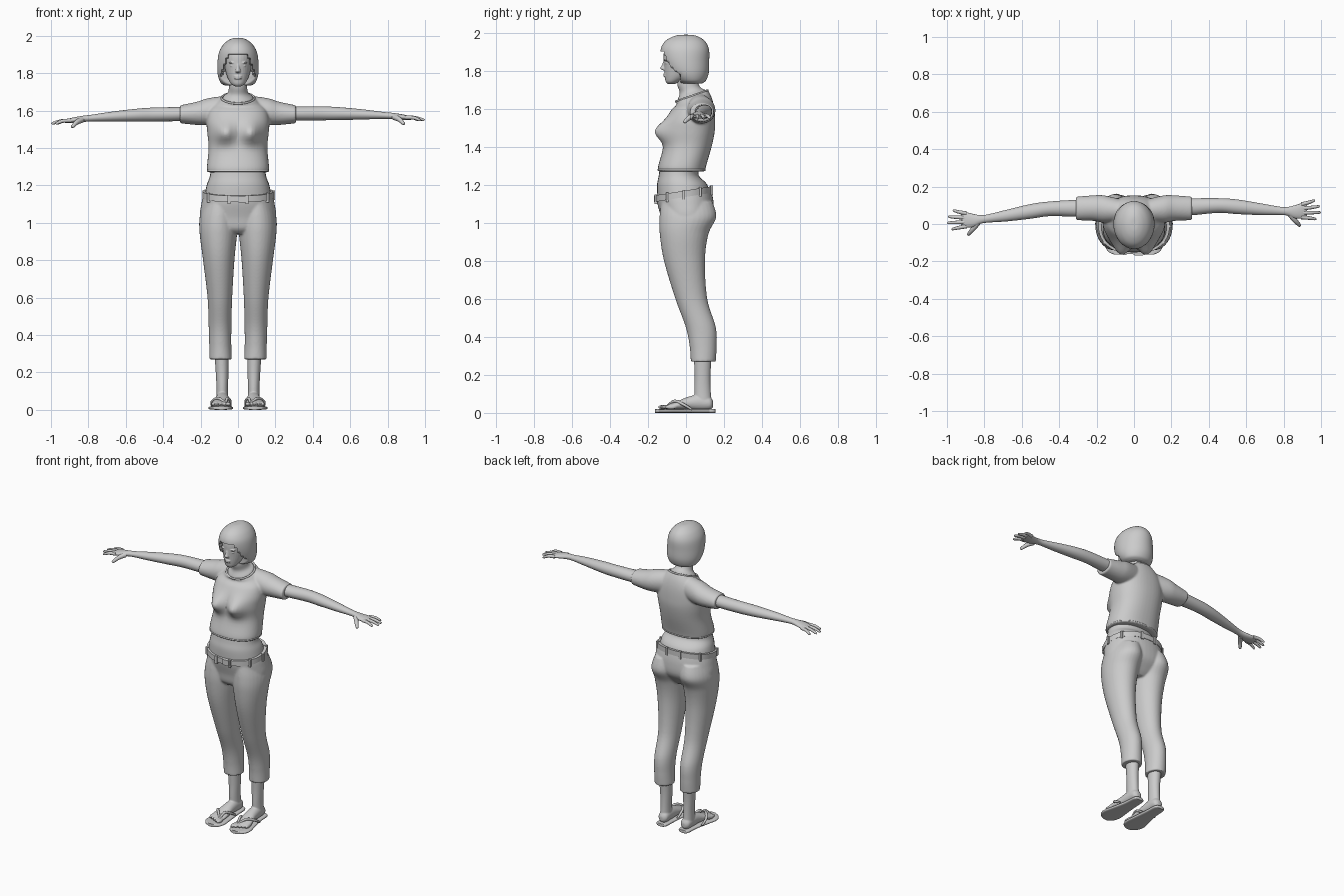
import bpy, bmesh, math
from mathutils import Vector

cube = bpy.data.objects.get("Cube")
if cube:
    bpy.data.objects.remove(cube)

grey = bpy.data.materials.new("plain grey")
grey.use_nodes = True
grey.diffuse_color = (0.6, 0.6, 0.6, 1)
grey.node_tree.nodes["Principled BSDF"].inputs["Base Color"].default_value = grey.diffuse_color


def spline(rows, steps):
    """Catmull-Rom interpolation through rows of numbers."""
    out = []
    for i in range(len(rows) - 1):
        a, b, c, d = (rows[max(i - 1, 0)], rows[i], rows[i + 1], rows[min(i + 2, len(rows) - 1)])
        for k in range(steps):
            t = k / steps
            out.append([q + t * ((r - p) / 2 + t * (p - 2.5 * q + 2 * r - s / 2 + t * (1.5 * (q - r) + (s - p) / 2)))
                        for p, q, r, s in zip(a, b, c, d)])
    return out + [list(rows[-1])]


def loft(bm, rows, axis="z", power=1.0, sides=32, steps=5, shape=None):
    """Closed skin over elliptical sections (x, y, z, a, b, optional tilt)."""
    rings = []
    for x, y, z, a, b, *tilt in spline(rows, steps):
        ring = []
        for i in range(sides):
            w = math.tau * i / sides
            c, s = (math.copysign(abs(f(w)) ** power, f(w)) for f in (math.cos, math.sin))
            if axis == "z":
                p = Vector((x + a * c, y + b * s, z + (tilt[0] if tilt else 0) * b * s))
            elif axis == "x":
                p = Vector((x, y + a * c, z + b * s))
            else:
                p = Vector((x + a * c, y, z + b * s))
            ring.append(bm.verts.new(shape(p) if shape else p))
        rings.append(ring)
    for r, q in zip(rings, rings[1:]):
        for i in range(sides):
            j = (i + 1) % sides
            bm.faces.new((r[i], r[j], q[j], q[i]))
    bm.faces.new(rings[0])
    bm.faces.new(rings[-1])


def finish(name, bm, fuse=0, smooth=6, angle=50):
    """Turn a bmesh into an object, optionally fusing overlapping volumes."""
    bmesh.ops.recalc_face_normals(bm, faces=bm.faces)
    me = bpy.data.meshes.new(name)
    bm.to_mesh(me)
    bm.free()
    ob = bpy.data.objects.new(name, me)
    bpy.context.collection.objects.link(ob)
    me.materials.append(grey)
    bpy.ops.object.select_all(action="DESELECT")
    ob.select_set(True)
    bpy.context.view_layer.objects.active = ob
    if fuse:
        m = ob.modifiers.new("fuse", "REMESH")
        m.mode, m.voxel_size, m.use_smooth_shade = "VOXEL", fuse, True
        m = ob.modifiers.new("soften", "SMOOTH")
        m.factor, m.iterations = 0.5, smooth
    else:
        bpy.ops.object.shade_smooth_by_angle(angle=math.radians(angle))
    return ob


def solid(name, rows, **kw):
    bm = bmesh.new()
    loft(bm, rows, **kw)
    return finish(name, bm)


def tube(name, points, radii, closed=False):
    """Round tube through points, made into a mesh."""
    cu = bpy.data.curves.new(name, "CURVE")
    cu.dimensions, cu.bevel_depth, cu.bevel_resolution, cu.use_fill_caps = "3D", 1, 3, True
    rows = [(*p, r) for p, r in zip(points, radii)]
    rows = rows if closed else spline(rows, 4)
    sp = cu.splines.new("POLY")
    sp.points.add(len(rows) - 1)
    for pt, (x, y, z, r) in zip(sp.points, rows):
        pt.co, pt.radius = (x, y, z, 1), r
    sp.use_cyclic_u = closed
    ob = bpy.data.objects.new(name, cu)
    bpy.context.collection.objects.link(ob)
    cu.materials.append(grey)
    bpy.ops.object.select_all(action="DESELECT")
    ob.select_set(True)
    bpy.context.view_layer.objects.active = ob
    bpy.ops.object.convert(target="MESH")
    bpy.ops.object.shade_smooth_by_angle(angle=math.radians(50))


def hoop(name, y, z, a, b, tilt, radius, x=0, power=1.0):
    pts = []
    for i in range(48):
        c, s = math.cos(math.tau * i / 48), math.sin(math.tau * i / 48)
        c, s = (math.copysign(abs(v) ** power, v) for v in (c, s))
        pts.append((x + a * c, y + b * s, z + tilt * b * s))
    tube(name, pts, [radius] * 48, True)


def blob(bm, loc, scale):
    v = bmesh.ops.create_uvsphere(bm, u_segments=20, v_segments=12, radius=1)["verts"]
    bmesh.ops.scale(bm, vec=scale, verts=v)
    bmesh.ops.translate(bm, vec=loc, verts=v)


def bust(p):
    if p.y < 0:
        p.y -= 0.058 * math.exp(-((abs(p.x) - 0.07) / 0.05) ** 2 - ((p.z - 1.48) / 0.055) ** 2)
    return p


# Cropped shirt: torso and both sleeves fused
bm = bmesh.new()
loft(bm, [(0, -.023, 1.27, .163, .123, 0), (0, -.02, 1.3, .166, .126, 0), (0, .008, 1.4, .157, .127, 0),
          (0, .017, 1.48, .164, .134, 0), (0, .024, 1.54, .168, .129, 0), (0, .036, 1.6, .155, .112, .05),
          (0, .043, 1.64, .12, .092, .2), (0, .03, 1.667, .09, .086, .35)], power=.88, sides=48, shape=bust)
for s in (1, -1):
    loft(bm, [(s * .06, .07, 1.605, .06, .075), (s * .16, .08, 1.594, .073, .072),
              (s * .22, .085, 1.585, .068, .062), (s * .31, .083, 1.58, .063, .048)], axis="x")
finish("shirt", bm, fuse=.006)
hoop("neckline", .03, 1.667, .087, .083, .35, .006)
hoop("shirt_hem", -.023, 1.278, .161, .121, 0, .006, power=.88)

# Midriff and neck
solid("midriff", [(0, -.03, 1.31, .145, .105), (0, -.038, 1.25, .15, .105), (0, -.02, 1.2, .168, .132),
                  (0, -.01, 1.13, .18, .14)], power=.92)
solid("neck", [(0, .03, 1.655, .083, .079, .35), (0, .03, 1.672, .078, .074, .35), (0, .025, 1.695, .055, .058, .2),
               (0, .01, 1.73, .048, .056, 0), (0, .01, 1.79, .048, .05, 0)])

# Trousers: pelvis and both legs fused
bm = bmesh.new()
loft(bm, [(0, -.012, 1.155, .184, .143, .16), (0, -.002, 1.1, .196, .147, .05), (0, .005, 1.03, .203, .137, 0),
          (0, -.01, .97, .17, .11, 0), (0, -.01, .94, .1, .08, 0)], power=.92, sides=48)
for s in (1, -1):
    loft(bm, [(s * .095, .005, 1.11, .085, .135), (s * .103, .01, 1.03, .102, .149), (s * .105, -.01, .94, .1, .128),
              (s * .103, -.008, .8, .084, .108), (s * .097, .028, .6, .066, .084), (s * .096, .078, .45, .061, .079),
              (s * .095, .09, .35, .059, .071), (s * .093, .091, .27, .06, .066)], steps=8)
finish("trousers", bm, fuse=.006)

# Belt with loops and buckle
solid("belt", [(0, -.012, z, .19, .15, .16) for z in (1.134, 1.168)], power=.92, sides=48, steps=1)
bm = bmesh.new()
for angle in (-125, -55, -15, 15, 55, 90, 125, 165, 195):
    w = math.radians(angle)
    x, y = .191 * math.sin(w), -.012 + .151 * math.cos(w)
    v = bmesh.ops.create_cube(bm, size=1)["verts"]
    bmesh.ops.scale(bm, vec=(.016, .014, .05), verts=v)
    bmesh.ops.translate(bm, vec=(x, y, 1.15 + .16 * y), verts=v)
finish("belt_loops", bm)
bm = bmesh.new()
v = bmesh.ops.create_cube(bm, size=1)["verts"]
bmesh.ops.scale(bm, vec=(.045, .014, .036), verts=v)
bmesh.ops.translate(bm, vec=(.025, -.162, 1.126), verts=v)
finish("belt_buckle", bm)

for s, side in ((1, "left"), (-1, "right")):
    # Arms and hands follow a slight sideways swing
    def place(x, y, z):
        return (s * x, y + s * .035 * (x - .2), z + s * .012 * (x - .2))

    arm = [(.2, .088, 1.59, .045, .04), (.31, .088, 1.583, .045, .038), (.45, .09, 1.582, .039, .037),
           (.55, .08, 1.579, .039, .034), (.68, .062, 1.573, .031, .026), (.78, .05, 1.567, .022, .018),
           (.82, .046, 1.564, .023, .017), (.86, .042, 1.559, .035, .016), (.9, .046, 1.554, .041, .013),
           (.925, .048, 1.55, .034, .008)]
    solid(side + "_arm", [(*place(*r[:3]), *r[3:]) for r in arm], axis="x")
    for i, (x, y) in enumerate(((.975, 0), (.997, .034), (.992, .066), (.968, .098))):
        base = .012 + .023 * i
        pts = [(.895, base, 1.555), ((.9 + x) / 2, (base + y) / 2, 1.553), (x - .006, y, 1.541), (x, y, 1.539)]
        tube(f"{side}_finger_{i + 1}", [place(*p) for p in pts], (.011, .0095, .007, .003))
    tube(side + "_thumb", [place(*p) for p in ((.835, .03, 1.558), (.862, -.005, 1.545), (.884, -.03, 1.523),
                                              (.888, -.035, 1.518))], (.016, .013, .009, .004))

    # Ankle and foot fused
    bm = bmesh.new()
    loft(bm, [(s * .088, .088, .3, .038, .047), (s * .085, .087, .2, .034, .042), (s * .084, .087, .12, .031, .043),
              (s * .084, .09, .05, .032, .045)])
    loft(bm, [(s * .082, .143, .045, .012, .015), (s * .082, .125, .05, .032, .034), (s * .083, .07, .055, .035, .042),
              (s * .085, .01, .05, .038, .034), (s * .09, -.05, .038, .048, .022), (s * .092, -.1, .031, .05, .012)],
         axis="y")
    for i in range(5):
        x, y = s * (.052 + .02 * i), -.128 + .009 * i
        blob(bm, (x, y + .012, .031), (.014 if i == 0 else .01, .032, .012))
    finish(side + "_foot", bm, fuse=.004, smooth=4)

    # Flip-flop sole and straps
    solid(side + "_sole", [(s * x, y, .01, a, .01) for x, y, a in (
        (.082, .155, .015), (.082, .14, .036), (.083, .06, .042), (.088, -.03, .056), (.092, -.1, .066),
        (.09, -.145, .05), (.088, -.163, .02))], axis="y", power=.6)
    for part, x in (("inner", .042), ("outer", .138)):
        tube(f"{side}_{part}_strap", [(s * .066, -.1, .035), (s * (x + .072) / 2, -.06, .062), (s * x, -.015, .045),
                                      (s * x, .03, .018)], (.006, .008, .008, .006))

# Head with nose, lips, brows and eyes
bm = bmesh.new()
loft(bm, [(0, -.078, 1.729, .016, .018), (0, -.07, 1.742, .036, .037), (0, -.05, 1.77, .053, .062),
          (0, -.034, 1.81, .066, .081), (0, -.025, 1.85, .073, .093), (0, -.015, 1.9, .078, .1),
          (0, -.01, 1.94, .06, .08)])
loft(bm, [(0, -.108, 1.852, .008, .01), (0, -.115, 1.83, .009, .012), (0, -.12, 1.812, .014, .015),
          (0, -.113, 1.802, .012, .01)])
for z in (1.782, 1.772):
    blob(bm, (0, -.108, z), (.022, .012, .006))
for s in (1, -1):
    blob(bm, (s * .03, -.104, 1.856), (.02, .012, .006))
    blob(bm, (s * .03, -.1, 1.84), (.013, .01, .007))
finish("head", bm, fuse=.003, smooth=3)


# Bobbed hair, pressed back around the face
def face_opening(p):
    top = 1.9 - 2.5 * max(0, abs(p.x) - .045)
    if p.y < -.03 and p.z < top:
        p.y = -.03 - .3 * (p.y < -.06) * max(0, abs(p.x) - .06)
    return p


solid("hair", [(0, .03, 1.733, .068, .055), (0, .025, 1.748, .092, .08), (0, .01, 1.79, .108, .11),
               (0, -.003, 1.85, .11, .125), (0, -.006, 1.91, .102, .127), (0, -.005, 1.95, .081, .109),
               (0, -.003, 1.975, .053, .076), (0, 0, 1.987, .026, .04), (0, 0, 1.989, .004, .006)],
      sides=48, steps=6, shape=face_opening)
